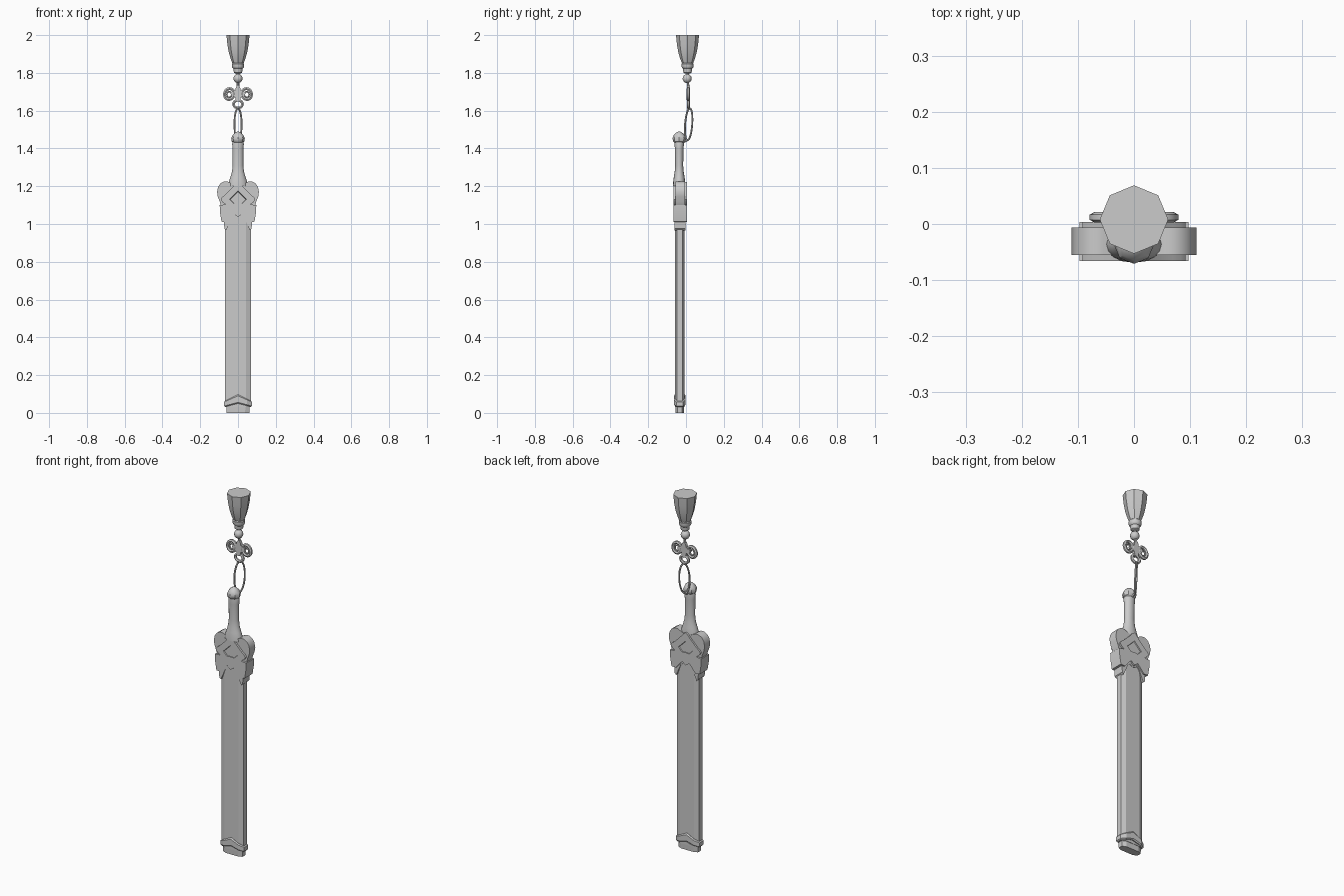
import bpy, bmesh, math
from mathutils import Vector

if "Cube" in bpy.data.objects:
    bpy.data.objects.remove(bpy.data.objects["Cube"])

grey = bpy.data.materials.new("plain_grey")
grey.diffuse_color = (0.6, 0.6, 0.6, 1)
grey.use_nodes = True
grey.node_tree.nodes["Principled BSDF"].inputs["Base Color"].default_value = grey.diffuse_color


def finish(name, bm, angle=35):
    bmesh.ops.recalc_face_normals(bm, faces=bm.faces)
    me = bpy.data.meshes.new(name)
    bm.to_mesh(me)
    bm.free()
    me.materials.append(grey)
    ob = bpy.data.objects.new(name, me)
    bpy.context.collection.objects.link(ob)
    bpy.ops.object.select_all(action='DESELECT')
    ob.select_set(True)
    bpy.context.view_layer.objects.active = ob
    bpy.ops.object.shade_smooth_by_angle(angle=math.radians(angle))
    return ob


def mirrored(half):
    """Right half outline (top to bottom) -> closed outline."""
    return half + [(-x, z) for x, z in reversed(half) if x > 1e-6]


def plate(name, pts, y0, y1, inset=0, depth=0, angle=35):
    """Extrude an x-z outline between two y values, optional inset panels."""
    bm = bmesh.new()
    a = [bm.verts.new((x, y0, z)) for x, z in pts]
    b = [bm.verts.new((x, y1, z)) for x, z in pts]
    caps = [bm.faces.new(a), bm.faces.new(b[::-1])]
    n = len(pts)
    for i in range(n):
        j = (i + 1) % n
        bm.faces.new((a[i], b[i], b[j], a[j]))
    bmesh.ops.recalc_face_normals(bm, faces=bm.faces)
    if inset:
        bmesh.ops.inset_individual(bm, faces=caps, thickness=inset)
        r = bmesh.ops.inset_individual(bm, faces=caps, thickness=0.002, depth=depth)
    return finish(name, bm, angle)


def loft(name, rings, angle=35):
    """Skin a list of equal-length vertex rings and cap the ends."""
    bm = bmesh.new()
    vs = [[bm.verts.new(p) for p in ring] for ring in rings]
    n = len(vs[0])
    for a, b in zip(vs, vs[1:]):
        for i in range(n):
            j = (i + 1) % n
            bm.faces.new((a[i], a[j], b[j], b[i]))
    bm.faces.new(vs[0])
    bm.faces.new(vs[-1])
    return finish(name, bm, angle)


def turned(name, prof, cy, sides, angle=35):
    """prof: (z, rx, ry) rings around x=0, y=cy."""
    rings = []
    for z, rx, ry in prof:
        rings.append([(rx * math.sin(2 * math.pi * i / sides),
                       cy + ry * math.cos(2 * math.pi * i / sides), z) for i in range(sides)])
    return loft(name, rings, angle)


def cord(name, pts, r, closed=True):
    """Round cord swept along a closed or open path in space."""
    pts = [Vector(p) for p in pts]
    cu = bpy.data.curves.new(name, 'CURVE')
    cu.dimensions = '3D'
    cu.bevel_depth = r
    cu.bevel_resolution = 1
    cu.use_fill_caps = True
    sp = cu.splines.new('POLY')
    sp.points.add(len(pts) - 1)
    for p, v in zip(sp.points, pts):
        p.co = (*v, 1)
    sp.use_cyclic_u = closed
    cu.materials.append(grey)
    ob = bpy.data.objects.new(name, cu)
    bpy.context.collection.objects.link(ob)
    bpy.ops.object.select_all(action='DESELECT')
    ob.select_set(True)
    bpy.context.view_layer.objects.active = ob
    bpy.ops.object.convert(target='MESH')
    bpy.ops.object.shade_smooth_by_angle(angle=math.radians(50))
    return bpy.context.view_layer.objects.active


def ellipse(cx, cz, rx, rz, y, tilt=0, n=20):
    out = []
    for i in range(n):
        t = 2 * math.pi * i / n
        u, v = rx * math.cos(t), rz * math.sin(t)
        out.append((cx + u * math.cos(tilt) - v * math.sin(tilt), y,
                    cz + u * math.sin(tilt) + v * math.cos(tilt)))
    return out


CY = -0.033  # depth centre of the sword

# Scabbard: long bar with chamfered edges
def section(sx, sy, z, lift=0):
    q = [(0, .025), (.043, .025), (.068, .014), (.068, -.014), (.043, -.025), (0, -.025),
         (-.043, -.025), (-.068, -.014), (-.068, .014), (-.043, .025)]
    return [(x * sx, CY + y * sy, z + lift * (1 - abs(x) / .068)) for x, y in q]

loft("scabbard", [section(1, 1, .03), section(1, 1, 1.06)], 15)
loft("scabbard_tip", [section(.88, .86, 0), section(.92, .95, .05)], 15)

# Chape: arched band near the foot
loft("scabbard_foot_band", [section(1.0, 1.05, .032, .018), section(1.08, 1.25, .036, .02),
                            section(1.08, 1.25, .058, .032), section(1.0, 1.05, .064, .034)], 15)

# Throat clasps with a notch in the middle
plate("throat_clasp", mirrored([(0, 1.11), (.097, 1.10), (.095, 1.06), (.087, 1.012),
                                (.06, 1.01), (.035, 1.04), (0, 1.075)]), -.066, .004)
plate("throat_tail", mirrored([(0, 1.09), (.078, 1.06), (.072, .975), (.063, .966),
                               (.035, 1.03), (0, 1.06)]), -.062, -.003)

# Guard: heart-shaped body
plate("guard", mirrored([(0, 1.205), (.03, 1.213), (.055, 1.225), (.075, 1.225), (.094, 1.214),
                         (.106, 1.195), (.111, 1.17), (.107, 1.145), (.097, 1.12),
                         (.088, 1.085), (.05, 1.05), (0, 1.03)]), -.055, -.006)

# Guard diamond with rounded corners and a sunken centre
dia = []
for k in range(4):
    t = k * math.pi / 2
    for s in (-.024, -.013, 0, .013, .024):
        r = .092 - abs(s) * .3 - s * s * 28
        dia.append((r * math.cos(t) - s * math.sin(t), 1.13 + r * math.sin(t) + s * math.cos(t)))
plate("guard_diamond", dia, -.066, .004, inset=.034, depth=-.005)

# Grip and pommel
turned("grip", [(1.20, .052, .033), (1.222, .049, .032), (1.245, .041, .029), (1.275, .032, .024),
                (1.31, .028, .021), (1.40, .029, .023), (1.425, .031, .025), (1.44, .026, .024)],
       CY - .003, 16, 50)
turned("pommel", [(1.428, .022, .022), (1.438, .034, .033), (1.455, .036, .035), (1.472, .028, .028),
                  (1.485, .014, .014), (1.49, .003, .003)], CY - .003, 8, 40)

# Hanging cord loop, offset behind the pommel
loop = []
for i in range(24):
    t = 2 * math.pi * i / 24
    u = math.sin(t)
    loop.append((.019 * u, .014 + .019 * u - .006 * math.cos(t + math.pi), 1.528 + .085 * math.cos(t)))
cord("cord_loop", loop, .005)
cord("cord_tie", [(0, -.02, 1.432), (0, -.006, 1.436), (0, .008, 1.445)], .006, False)

# Ornamental knot: side loops, top petal, lower loop and solid middle
KY = .012
for side, s in (("right", 1), ("left", -1)):
    cord("knot_loop_" + side, ellipse(s * .046, 1.688, .025, .029, KY, s * .25), .009)
    cord("knot_inner_loop_" + side, ellipse(s * .046, 1.686, .013, .015, KY, s * .25), .004)
cord("knot_lower_loop", ellipse(0, 1.635, .024, .02, KY), .008)
body = []
for i in range(32):
    t = 2 * math.pi * i / 32
    r = .034 + .010 * math.cos(4 * t)
    body.append((r * math.cos(t) * .9, 1.69 + r * math.sin(t)))
plate("knot_middle", body, KY - .008, KY + .008, angle=40)
cord("knot_string", [(0, KY, 1.72), (0, .008, 1.81)], .007, False)

# Bead
bead = [(1.77 - .024 * math.cos(math.pi * i / 8), max(.001, .024 * math.sin(math.pi * i / 8)))
        for i in range(9)]
turned("bead", [(z, r, r) for z, r in bead], .006, 12, 50)

# Tassel: collar rings and eight-sided flared skirt
turned("tassel_collar", [(z, r, r) for z, r in
                         [(1.797, .014), (1.802, .022), (1.822, .024), (1.826, .029), (1.834, .032),
                          (1.848, .032), (1.855, .026)]], .008, 16)
turned("tassel_skirt", [(z, r, r) for z, r in
                        [(1.85, .029), (1.875, .039), (1.91, .049), (1.95, .056), (2.0, .061)]],
       .008, 8, 30)
